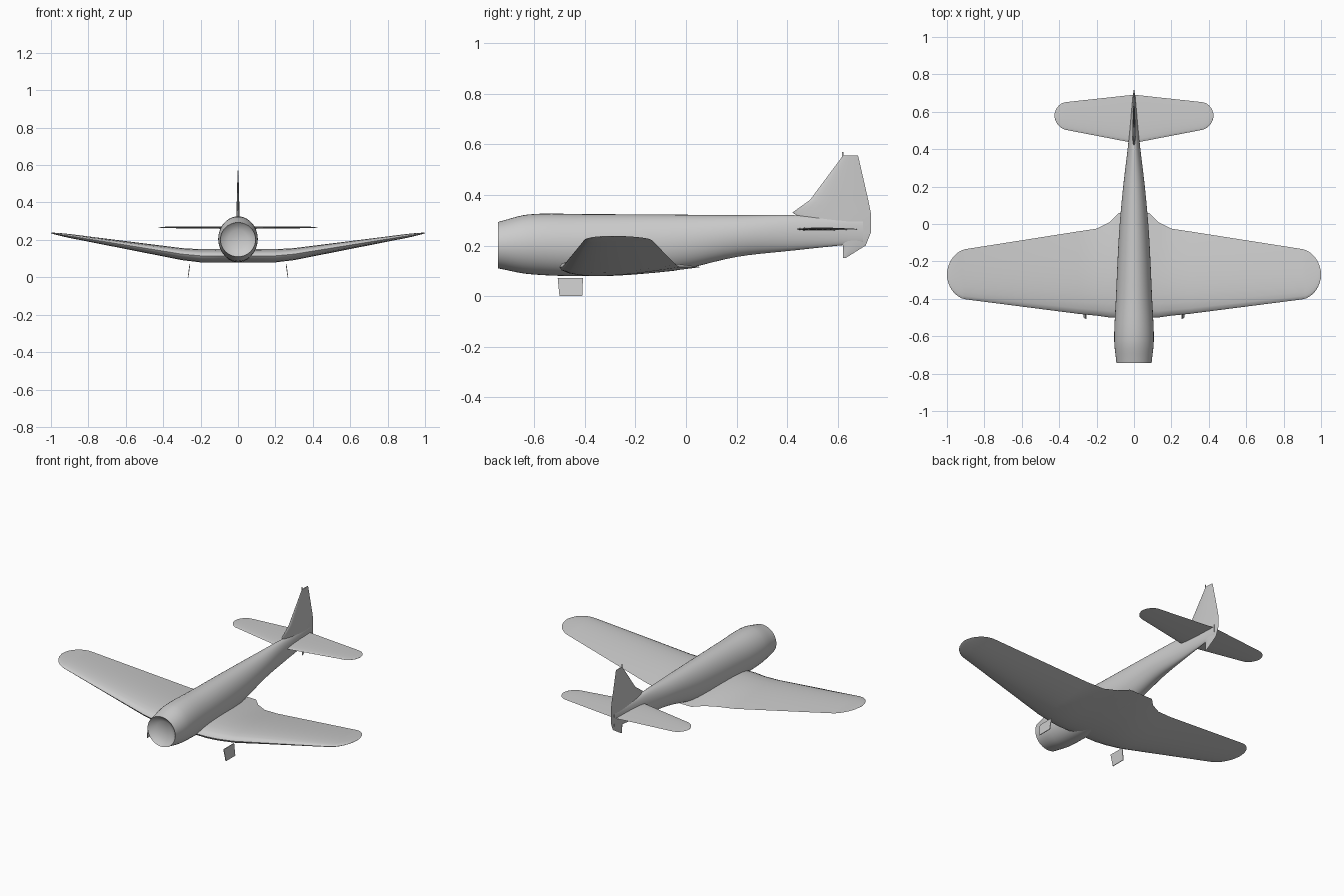
import bpy, bmesh, math
from mathutils import Vector

default = bpy.data.objects.get("Cube")
if default:
    bpy.data.objects.remove(default, do_unlink=True)

GREY = (0.6, 0.6, 0.6, 1)
paint = bpy.data.materials.new("light_grey_paint")
paint.use_nodes = True
paint.diffuse_color = GREY
paint.node_tree.nodes["Principled BSDF"].inputs["Base Color"].default_value = GREY


def loft(name, rings):
    """Skin a list of equal-length closed rings and cap both ends."""
    bm = bmesh.new()
    loops = [[bm.verts.new(point) for point in ring] for ring in rings]
    count = len(loops[0])
    for near, far in zip(loops, loops[1:]):
        for i in range(count):
            j = (i + 1) % count
            bm.faces.new((near[i], near[j], far[j], far[i]))
    bm.faces.new(loops[0])
    bm.faces.new(loops[-1])
    bmesh.ops.recalc_face_normals(bm, faces=bm.faces)
    mesh = bpy.data.meshes.new(name)
    bm.to_mesh(mesh)
    bm.free()
    mesh.materials.append(paint)
    obj = bpy.data.objects.new(name, mesh)
    bpy.context.collection.objects.link(obj)
    bpy.ops.object.select_all(action="DESELECT")
    obj.select_set(True)
    bpy.context.view_layer.objects.active = obj
    bpy.ops.object.shade_smooth_by_angle(angle=math.radians(35))


def blend(start, end, u):
    return [a + (b - a) * u for a, b in zip(start, end)]


def smooth_rows(rows, steps):
    """Fill in rows along a smooth curve; the first column is the position."""
    def slope(i):
        before, after = rows[max(i - 1, 0)], rows[min(i + 1, len(rows) - 1)]
        return [(b - a) / (after[0] - before[0]) for a, b in zip(before, after)]

    filled = []
    for i, (start, end) in enumerate(zip(rows, rows[1:])):
        gap = end[0] - start[0]
        for k in range(steps):
            u = k / steps
            ease = u * u * (3 - 2 * u)
            leave, arrive = u * (1 - u) ** 2 * gap, u * u * (u - 1) * gap
            filled.append([value + leave * m + arrive * n for value, m, n in
                           zip(blend(start, end, ease), slope(i), slope(i + 1))])
    return filled + [rows[-1]]


def ellipse(y, half_width, bottom, top, sides=40):
    middle, half_height = (bottom + top) / 2, (top - bottom) / 2
    turns = [math.tau * i / sides for i in range(sides)]
    return [Vector((half_width * math.cos(t), y, middle + half_height * math.sin(t)))
            for t in turns]


def airfoil(lead, trail, thickness, steps=12):
    """Symmetric teardrop section as (chord position, offset) pairs."""
    def half(c):
        return thickness * 1.3 * math.sqrt(c) * (1 - c) * (1 - c / 4)

    chord = [(1 + math.cos(math.pi * i / steps)) / 2 for i in range(steps + 1)]
    outline = [(c, half(c)) for c in chord]
    outline += [(c, -half(c)) for c in reversed(chord[1:-1])]
    return [(lead + c * (trail - lead), offset) for c, offset in outline]


def wing(name, rows, tip_radius, tip_steps=8):
    """Full-span wing from half-span rows: x, lead, trail, height, thickness."""
    inner, outer = rows[-2:]
    stations = list(rows[:-1])
    for k in range(tip_steps + 1):
        turn = math.pi / 2 * k / tip_steps
        inset = tip_radius * (1 - math.sin(turn))
        x, lead, trail, z, thickness = blend(inner, outer, 1 - inset / (outer[0] - inner[0]))
        shrink = max(math.cos(turn), 0.12)
        centre, half_chord = (lead + trail) / 2, (trail - lead) / 2 * shrink
        stations.append((x, centre - half_chord, centre + half_chord, z, thickness * shrink))
    mirrored = [(-x, *rest) for x, *rest in reversed(stations)]
    loft(name, [[Vector((x, y, z + offset)) for y, offset in airfoil(lead, trail, thickness)]
                for x, lead, trail, z, thickness in mirrored + stations])


# Fuselage: y, half width, bottom, top
body = [
    (-0.743, 0.094, 0.11, 0.293),
    (-0.62, 0.106, 0.087, 0.323),
    (-0.4, 0.097, 0.08, 0.324),
    (-0.05, 0.08, 0.1, 0.322),
    (0.2, 0.058, 0.155, 0.32),
    (0.42, 0.032, 0.18, 0.32),
    (0.7, 0.005, 0.21, 0.3),
]
# Shallow cowl opening with a flat round floor
cowl_floor = ellipse(-0.715, 0.05, 0.155, 0.255)
cowl_lip = ellipse(-0.735, 0.086, 0.12, 0.285)
loft("fuselage", [cowl_floor, cowl_lip] + [ellipse(*row) for row in smooth_rows(body, 5)])

# Main wing with flared root, flat centre and raised outer panels
wing("main_wing", [
    (0.08, -0.5, 0.06, 0.115, 0.077),
    (0.13, -0.5, 0.01, 0.115, 0.077),
    (0.2, -0.49, -0.025, 0.115, 0.077),
    (0.3, -0.48, -0.04, 0.124, 0.07),
    (1, -0.39, -0.15, 0.237, 0.015),
], tip_radius=0.1)

# Tailplane
wing("tailplane", [
    (0.01, 0.435, 0.69, 0.265, 0.014),
    (0.425, 0.515, 0.645, 0.267, 0.008),
], tip_radius=0.06)

# Fin and rudder: height, lead, trail, thickness
fin = [
    (0.15, 0.62, 0.63, 0.003),
    (0.2, 0.62, 0.71, 0.014),
    (0.25, 0.55, 0.73, 0.02),
    (0.33, 0.42, 0.73, 0.02),
    (0.38, 0.49, 0.72, 0.016),
    (0.555, 0.62, 0.68, 0.006),
]
loft("fin_and_rudder", [[Vector((offset, y, z)) for y, offset in airfoil(lead, trail, thickness)]
                        for z, lead, trail, thickness in fin])


def slab_ring(x, z, front, back, half=0.002):
    return [Vector((x - half, front, z)), Vector((x + half, front, z)),
            Vector((x + half, back, z)), Vector((x - half, back, z))]


# Thin spike at the fin tip
loft("fin_tip_spike", [slab_ring(0, z, 0.617, 0.623) for z in (0.54, 0.57)])

# Wheel cover plates hanging under the wing
for side, label in ((1, "left"), (-1, "right")):
    loft(label + "_gear_plate", [slab_ring(side * 0.267, 0, -0.5, -0.41),
                                 slab_ring(side * 0.257, 0.072, -0.507, -0.407)])
